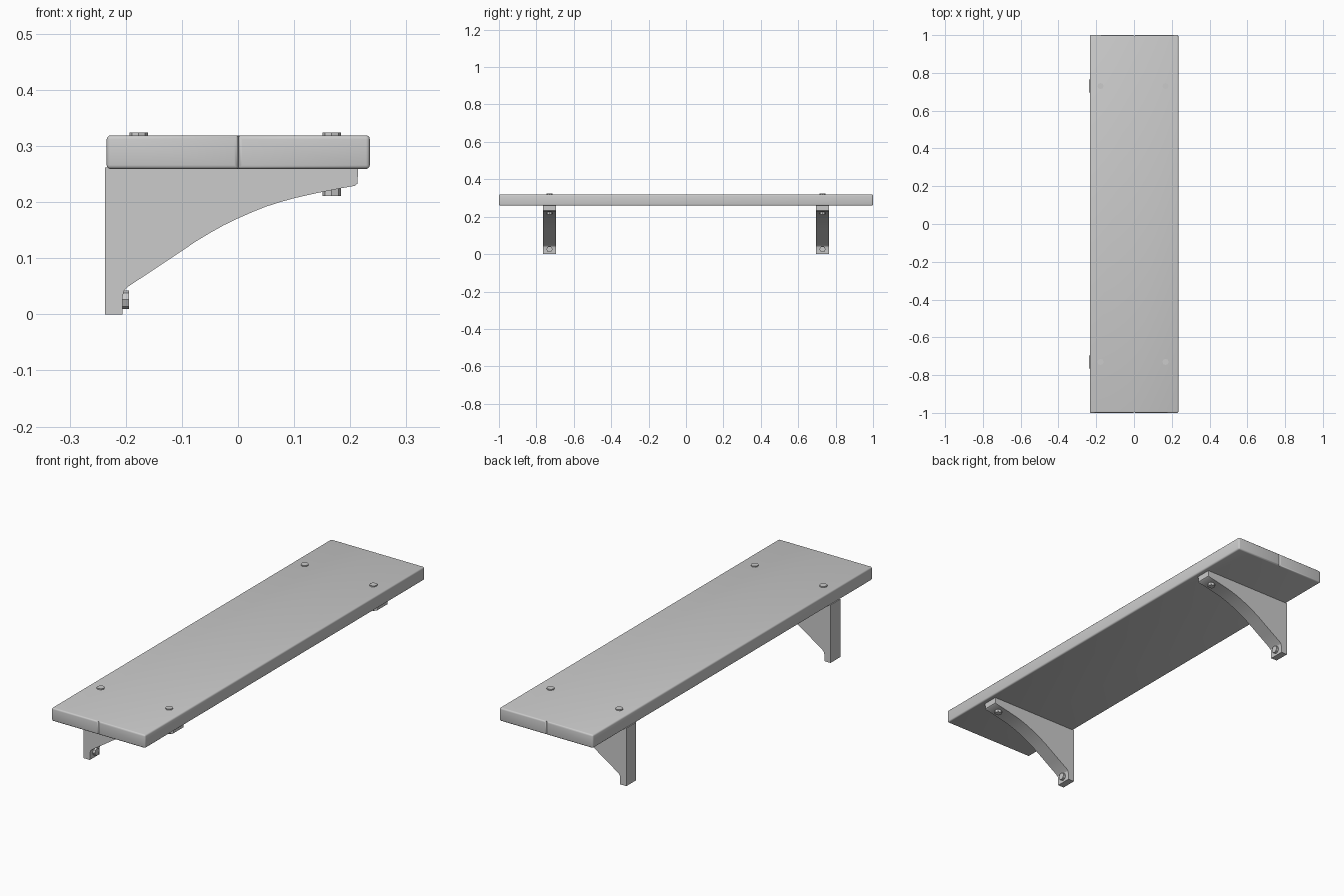
import bpy, bmesh
from math import radians
from mathutils import Matrix

if "Cube" in bpy.data.objects:
    bpy.data.objects.remove(bpy.data.objects["Cube"])


def finish(name, bm, angle=30):
    bmesh.ops.recalc_face_normals(bm, faces=bm.faces[:])
    mesh = bpy.data.meshes.new(name)
    bm.to_mesh(mesh)
    bm.free()
    ob = bpy.data.objects.new(name, mesh)
    bpy.context.collection.objects.link(ob)
    bpy.ops.object.select_all(action='DESELECT')
    bpy.context.view_layer.objects.active = ob
    ob.select_set(True)
    bpy.ops.object.shade_smooth_by_angle(angle=radians(angle))
    return ob


# Shelf boards: rounded everywhere except the long edges along the seam
def board(name, x0, x1):
    bm = bmesh.new()
    bmesh.ops.create_cube(bm, size=1, matrix=Matrix.Translation(((x0 + x1) / 2, 0, 0.289))
                          @ Matrix.Diagonal((x1 - x0, 2, 0.06, 1)))
    edges = [e for e in bm.edges
             if not all(abs(v.co.x) < 0.01 for v in e.verts)
             or abs(e.verts[0].co.y - e.verts[1].co.y) < 0.01]
    bmesh.ops.bevel(bm, geom=edges, offset=0.007, segments=3, profile=0.5, affect='EDGES')
    return finish(name, bm, 40)


board("rear_board", -0.234, 0.0005)
board("front_board", 0.0005, 0.235)

# Bracket side profile (x, z), swept along y
PROFILE = [(-0.237, 0), (-0.206, 0), (-0.206, 0.030), (-0.203, 0.042), (-0.195, 0.050),
           (-0.145, 0.083), (-0.100, 0.113), (-0.075, 0.130), (-0.050, 0.145),
           (-0.025, 0.159), (0, 0.171), (0.025, 0.182), (0.050, 0.192), (0.075, 0.200),
           (0.100, 0.207), (0.140, 0.216), (0.180, 0.224), (0.208, 0.229),
           (0.213, 0.233), (0.214, 0.262), (-0.237, 0.262)]


def bracket(name, y, width=0.07):
    bm = bmesh.new()
    face = bm.faces.new([bm.verts.new((x, y - width / 2, z)) for x, z in PROFILE])
    swept = bmesh.ops.extrude_face_region(bm, geom=[face])["geom"]
    bmesh.ops.translate(bm, vec=(0, width, 0),
                        verts=[v for v in swept if isinstance(v, bmesh.types.BMVert)])
    return finish(name, bm)


# Bolt heads and nuts: short eight-sided cylinders
def bolt(name, loc, depth, along_x=False):
    bm = bmesh.new()
    turn = Matrix.Rotation(radians(90), 4, 'Y') if along_x else Matrix()
    bmesh.ops.create_cone(bm, cap_ends=True, segments=8, radius1=0.0165, radius2=0.0165,
                          depth=depth, matrix=Matrix.Translation(loc) @ turn)
    return finish(name, bm, 20)


for side, y in (("left", -0.73), ("right", 0.73)):
    bracket(side + "_bracket", y)
    bolt(side + "_rear_bolt_head", (-0.177, y, 0.319), 0.01)
    bolt(side + "_front_bolt_head", (0.167, y, 0.319), 0.01)
    bolt(side + "_front_nut", (0.167, y, 0.221), 0.02)
    bolt(side + "_wall_bolt", (-0.202, y, 0.026), 0.016, True)
